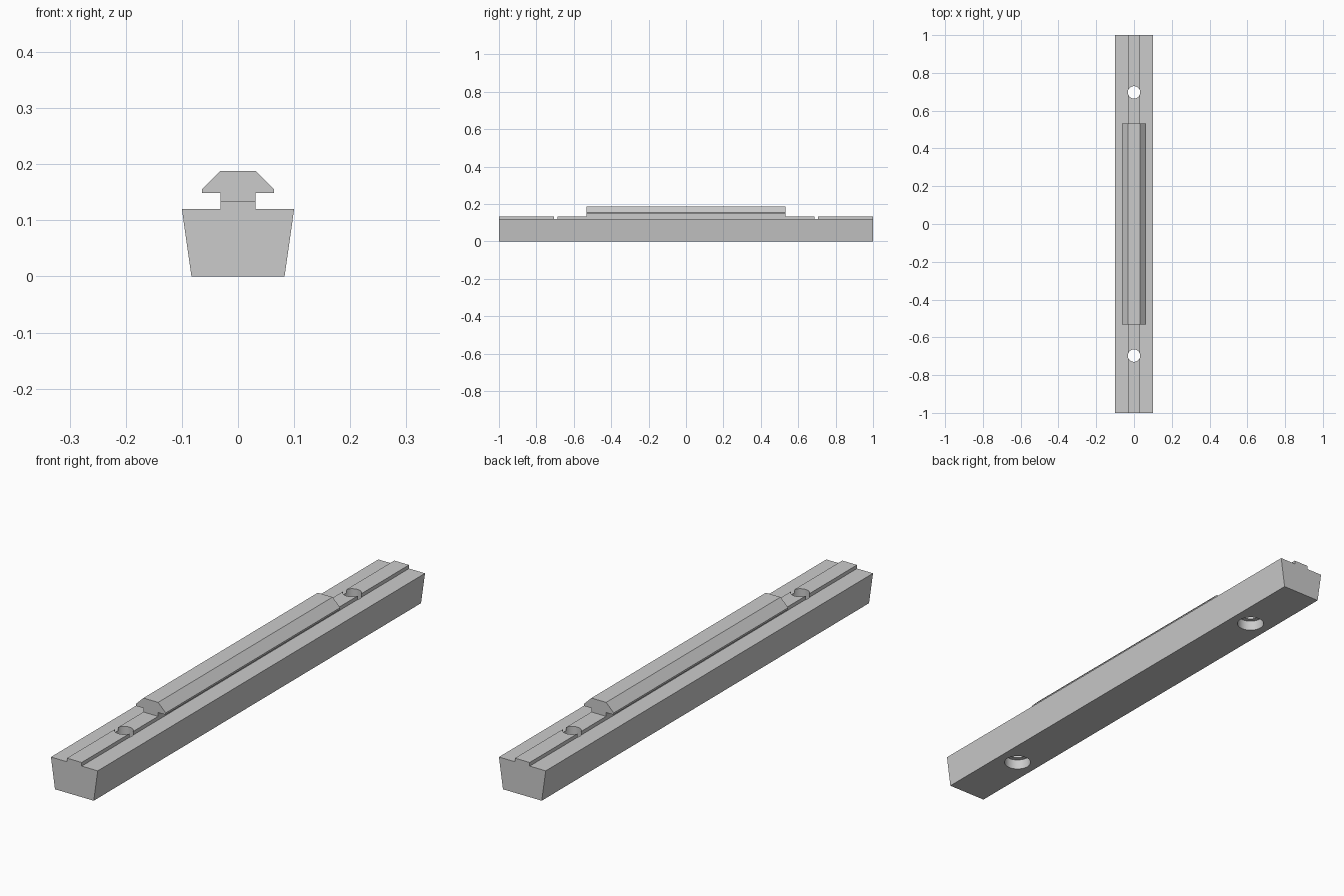
import bpy, bmesh, math

cube = bpy.data.objects.get("Cube")
if cube:
    bpy.data.objects.remove(cube, do_unlink=True)

grey = bpy.data.materials.new("plain grey")
grey.use_nodes = True
colour = (0.6, 0.6, 0.6, 1)
grey.diffuse_color = colour
grey.node_tree.nodes["Principled BSDF"].inputs["Base Color"].default_value = colour


def finish(name, bm):
    bmesh.ops.recalc_face_normals(bm, faces=bm.faces)
    mesh = bpy.data.meshes.new(name)
    bm.to_mesh(mesh)
    bm.free()
    mesh.materials.append(grey)
    obj = bpy.data.objects.new(name, mesh)
    bpy.context.collection.objects.link(obj)
    return obj


def extrusion(name, half_profile, half_length):
    """Mirror a half profile (x, z) in x and extrude it along y."""
    outline = half_profile + [(-x, z) for x, z in reversed(half_profile)]
    bm = bmesh.new()
    face = bm.faces.new([bm.verts.new((x, -half_length, z)) for x, z in outline])
    moved = bmesh.ops.extrude_face_region(bm, geom=[face])["geom"]
    verts = [v for v in moved if isinstance(v, bmesh.types.BMVert)]
    bmesh.ops.translate(bm, verts=verts, vec=(0, 2 * half_length, 0))
    return finish(name, bm)


def hole_cutter(name, y, profile, sides=48):
    """Stepped round cutter from rings of (radius, z)."""
    bm = bmesh.new()
    rings = []
    for r, z in profile:
        angles = [math.tau * i / sides for i in range(sides)]
        rings.append([bm.verts.new((r * math.cos(a), y + r * math.sin(a), z)) for a in angles])
    for low, high in zip(rings, rings[1:]):
        for i in range(sides):
            j = (i + 1) % sides
            bm.faces.new((low[i], low[j], high[j], high[i]))
    bm.faces.new(rings[0])
    bm.faces.new(rings[-1])
    return finish(name, bm)


# Tapered bar with a raised centre rib, and the chamfered T-shaped rail on it
RIB = 0.0315
RIB_TOP = 0.134
bar = extrusion("tapered_bar", [(0.083, 0), (0.1, 0.12), (RIB, 0.12), (RIB, RIB_TOP)], 1.0)
rail = extrusion("t_rail", [(RIB, RIB_TOP), (RIB, 0.149), (0.064, 0.149),
                            (0.064, 0.156), (RIB, 0.188)], 0.533)

# Counterbored screw holes, wide at the underside
for y in (-0.697, 0.697):
    cutter = hole_cutter("hole_cutter", y, [(0.05, -0.05), (0.05, 0.04), (0.033, 0.04), (0.033, 0.25)])
    cutter.hide_render = True
    mod = bar.modifiers.new("screw_hole", "BOOLEAN")
    mod.operation = "DIFFERENCE"
    mod.solver = "EXACT"
    mod.object = cutter
    bpy.context.view_layer.objects.active = bar
    bpy.ops.object.modifier_apply(modifier=mod.name)
    bpy.data.objects.remove(cutter, do_unlink=True)

# Smooth hole walls, sharp edges elsewhere
bpy.ops.object.select_all(action="DESELECT")
bar.select_set(True)
bpy.context.view_layer.objects.active = bar
bpy.ops.object.shade_smooth_by_angle(angle=math.radians(30))
